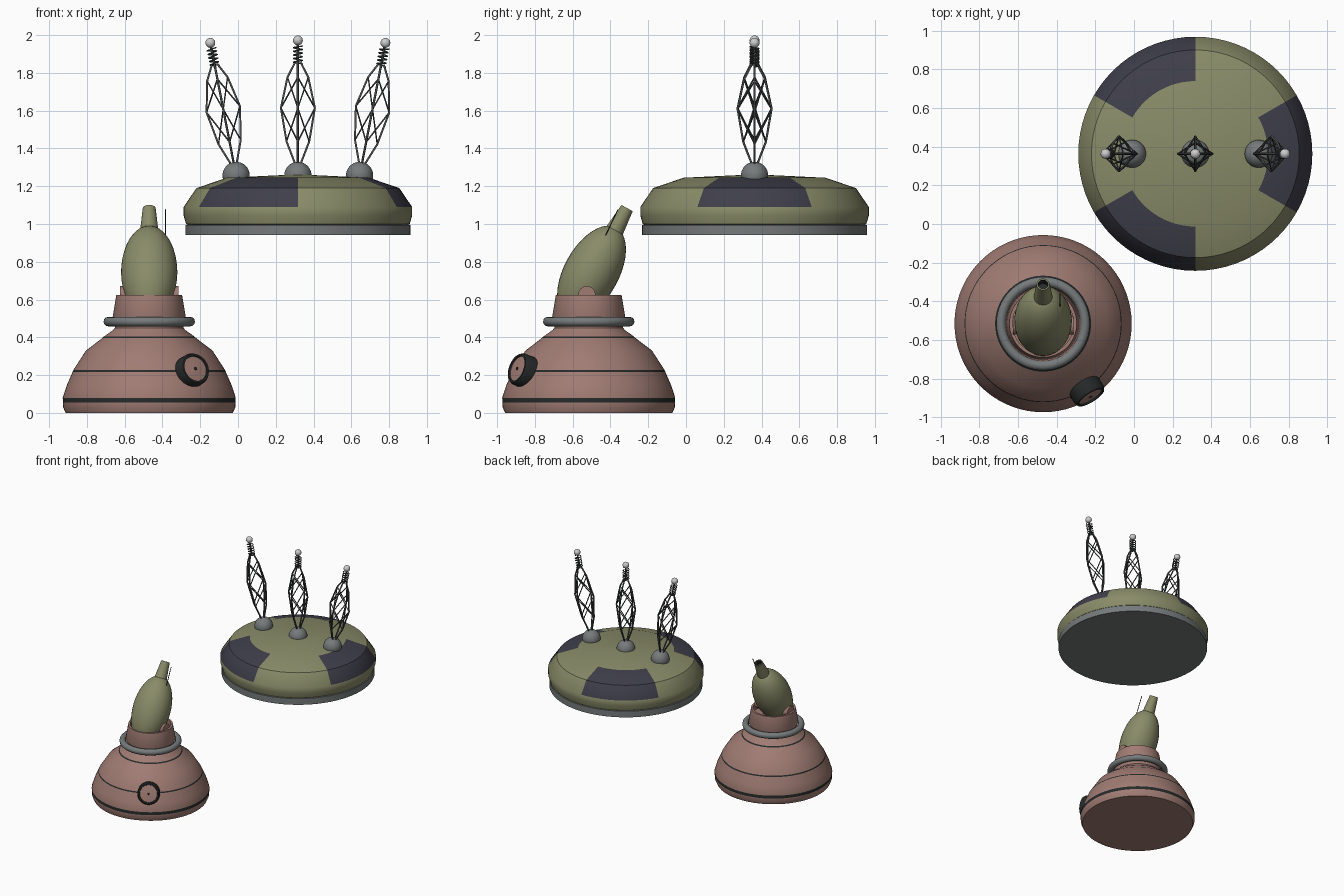
import bpy, bmesh
from math import pi, sin, cos, atan2, degrees, radians
from mathutils import Matrix, Vector

if "Cube" in bpy.data.objects:
    bpy.data.objects.remove(bpy.data.objects["Cube"], do_unlink=True)


def material(name, rgb):
    m = bpy.data.materials.new(name)
    m.use_nodes = True
    m.diffuse_color = (*rgb, 1)
    m.node_tree.nodes["Principled BSDF"].inputs["Base Color"].default_value = (*rgb, 1)
    return m


olive = material("olive", (0.25, 0.26, 0.14))
clay = material("clay_brown", (0.35, 0.2, 0.17))
grey = material("steel_grey", (0.18, 0.195, 0.195))
slate = material("dark_slate", (0.05, 0.049, 0.07))
black = material("near_black", (0.02, 0.023, 0.023))
rod_grey = material("rod_grey", (0.08, 0.085, 0.085))
pale = material("pale_tip", (0.6, 0.6, 0.6))


def finish(name, bm, mats, matrix, angle=35):
    bmesh.ops.recalc_face_normals(bm, faces=bm.faces)
    mesh = bpy.data.meshes.new(name)
    bm.to_mesh(mesh)
    bm.free()
    for m in mats:
        mesh.materials.append(m)
    mesh.shade_smooth()
    mesh.set_sharp_from_angle(angle=radians(angle))
    ob = bpy.data.objects.new(name, mesh)
    ob.matrix_world = matrix
    bpy.context.collection.objects.link(ob)
    return ob


def lathe(name, profile, mats, matrix, rule=None, seg=72):
    """Revolve (radius, height) points; rule(row, angle) picks the material."""
    bm = bmesh.new()
    rings = [[bm.verts.new((r * cos(2 * pi * i / seg), r * sin(2 * pi * i / seg), z))
              for i in range(seg)] for r, z in profile]
    for row, (a, b) in enumerate(zip(rings, rings[1:])):
        for i in range(seg):
            j = (i + 1) % seg
            f = bm.faces.new((a[i], a[j], b[j], b[i]))
            if rule:
                f.material_index = rule(row, (i + 0.5) * 360 / seg)
    bm.faces.new(rings[0])
    top = bm.faces.new(rings[-1])
    if rule:
        top.material_index = rule(len(profile) - 1, 0)
    return finish(name, bm, mats, matrix)


def ball(name, scale, mat, matrix):
    bm = bmesh.new()
    bmesh.ops.create_uvsphere(bm, u_segments=32, v_segments=20, radius=1)
    bmesh.ops.scale(bm, vec=scale, verts=bm.verts)
    return finish(name, bm, [mat], matrix, 60)


def rods(name, paths, radius, mat, matrix):
    cu = bpy.data.curves.new(name, "CURVE")
    cu.dimensions = "3D"
    cu.bevel_depth = radius
    cu.bevel_resolution = 1
    cu.use_fill_caps = True
    for path in paths:
        sp = cu.splines.new("POLY")
        sp.points.add(len(path) - 1)
        for p, co in zip(sp.points, path):
            p.co = (*co, 1)
    cu.materials.append(mat)
    ob = bpy.data.objects.new(name, cu)
    ob.matrix_world = matrix
    bpy.context.collection.objects.link(ob)


# Floating disc: grey underplate and olive shell with three slate panels
disc = Matrix.Translation((0.317, 0.363, 0))
lathe("disc_underplate", [(0.596, 0.942), (0.596, 0.995)], [grey], disc)
shell = [(0.575, 0.99), (0.592, 1.0), (0.605, 1.045), (0.605, 1.09),
         (0.537, 1.19), (0.376, 1.245), (0.02, 1.262)]
lathe("disc_shell", shell, [olive, slate], disc,
      lambda row, a: int(row in (3, 4) and (a + 30) % 120 < 60))

# Lattice antennas: the outer two lean outward
LEVELS = [(0.01, 0.05), (0.06, 0.18), (0.09, 0.357), (0.055, 0.52), (0.014, 0.6)]


def node(leg, level):
    r, z = LEVELS[level]
    return (r * cos(leg * pi / 2), r * sin(leg * pi / 2), z)


for side, label in ((-1, "right"), (0, "middle"), (1, "left")):
    m = (disc @ Matrix.Translation((side * 0.327, 0, 1.257))
         @ Matrix.Rotation(radians(11 * side), 4, "Y"))
    ball(label + "_antenna_socket", (0.072,) * 3, grey, m)
    legs = [[node(k, n) for n in range(len(LEVELS))] for k in range(4)]
    rods(label + "_antenna_legs", legs, 0.006, rod_grey, m)
    braces = [[node(k, n), node(k + d, n + 1)]
              for k in range(4) for n in (1, 2) for d in (-1, 1)]
    rods(label + "_antenna_braces", braces, 0.004, rod_grey, m)
    coil = [(0.024 * cos(t * pi / 6), 0.024 * sin(t * pi / 6), 0.59 + 0.0016 * t)
            for t in range(61)]
    rods(label + "_antenna_coil", [coil], 0.0035, rod_grey, m)
    rods(label + "_antenna_core", [[(0, 0, 0.58), (0, 0, 0.71)]], 0.007, rod_grey, m)
    ball(label + "_antenna_tip", (0.026,) * 3, pale, m @ Matrix.Translation((0, 0, 0.715)))

# Ground dome with dark seams, neck and open collar
base = Matrix.Translation((-0.47, -0.515, 0))
dome = [(0.443, 0), (0.456, 0.03), (0.457, 0.055), (0.458, 0.08), (0.437, 0.145),
        (0.406, 0.216), (0.402, 0.226), (0.335, 0.33), (0.248, 0.396),
        (0.24, 0.404), (0.192, 0.438), (0.182, 0.45), (0.182, 0.505)]
lathe("dome_body", dome, [clay, black], base, lambda row, a: int(row in (2, 5, 8)))
lathe("neck_collar", [(0.19, 0.495), (0.194, 0.505), (0.174, 0.625),
                      (0.158, 0.625), (0.158, 0.57)], [clay], base)

# Pipe ring round the neck
hoop = [(0.217 * cos(i * pi / 36), 0.217 * sin(i * pi / 36), 0.483) for i in range(72)]
rods("neck_ring", [hoop], 0.025, grey, base)
ring = bpy.data.objects["neck_ring"].data
ring.splines[0].use_cyclic_u = True
ring.bevel_resolution = 4

# Side pivots, tilted egg head and hollow nozzle
lathe("head_pivot", [(0.046, -0.156), (0.046, 0.156)], [clay],
      base @ Matrix.Translation((0, -0.01, 0.625)) @ Matrix.Rotation(pi / 2, 4, "Y"), seg=32)
head = (Matrix.Translation((-0.47, -0.5, 0.745))
        @ Matrix.Rotation(radians(-29), 4, "X"))
ball("egg_head", (0.149, 0.145, 0.27), olive, head)
lathe("head_nozzle", [(0.054, 0.2), (0.034, 0.388), (0.026, 0.388), (0.026, 0.35)],
      [olive, black], head, lambda row, a: int(row > 1), seg=32)
rods("head_whisker", [[(-0.383, -0.435, 0.92), (-0.383, -0.36, 1.077)]], 0.003,
     black, Matrix.Identity(4))

# Round hatch on the dome flank
out = Vector((cos(radians(-58)) * cos(radians(18)),
              sin(radians(-58)) * cos(radians(18)), sin(radians(18))))
hatch = (Matrix.Translation(Vector((-0.225, -0.893, 0.235)))
         @ out.to_track_quat("Z", "Y").to_matrix().to_4x4())
lathe("hatch", [(0.088, -0.09), (0.088, -0.012), (0.08, 0.004), (0.07, 0.004),
                (0.068, -0.004), (0.008, 0.0), (0.007, 0.004)],
      [black, clay], hatch, lambda row, a: int(row == 4), seg=40)
